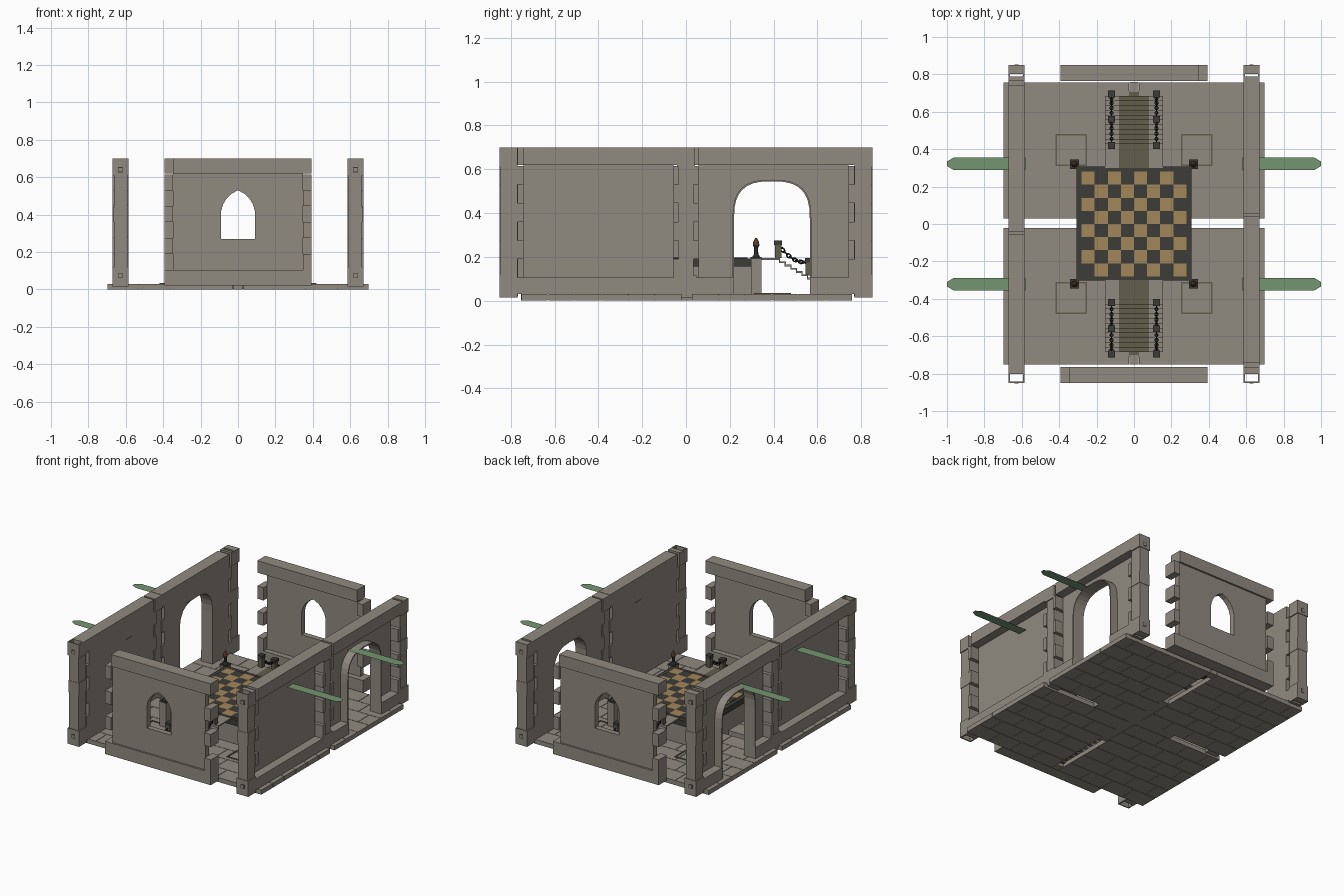
import bpy, bmesh, math
from mathutils import Matrix, Vector

cube = bpy.data.objects.get("Cube")
if cube:
    bpy.data.objects.remove(cube, do_unlink=True)


def material(name, rgb):
    m = bpy.data.materials.new(name)
    m.use_nodes = True
    m.diffuse_color = (*rgb, 1)
    m.node_tree.nodes["Principled BSDF"].inputs["Base Color"].default_value = (*rgb, 1)
    return m


STONE = material("grey stone", (.277, .253, .214))
DARK = material("dark slate", (.046, .046, .038))
TAN = material("tan tile", (.36, .24, .1))
OLIVE = material("olive stair stone", (.12, .112, .07))
GREEN = material("green cloth", (.172, .3, .167))
BROWN = material("brown copper", (.2, .085, .033))
IRON = material("black iron", (.022, .02, .017))


def finish(name, bm, mats):
    bmesh.ops.recalc_face_normals(bm, faces=bm.faces)
    me = bpy.data.meshes.new(name)
    bm.to_mesh(me)
    bm.free()
    for m in mats:
        me.materials.append(m)
    ob = bpy.data.objects.new(name, me)
    bpy.context.scene.collection.objects.link(ob)
    return ob


def add_box(bm, x0, x1, y0, y1, z0, z1, slot=0):
    mat = Matrix.Translation(((x0 + x1) / 2, (y0 + y1) / 2, (z0 + z1) / 2))
    mat = mat @ Matrix.Diagonal((abs(x1 - x0), abs(y1 - y0), abs(z1 - z0), 1))
    verts = bmesh.ops.create_cube(bm, size=1, matrix=mat)["verts"]
    for f in {f for v in verts for f in v.link_faces}:
        f.material_index = slot


def boxes(name, items, *mats):
    bm = bmesh.new()
    for item in items:
        add_box(bm, *item)
    return finish(name, bm, mats)


def prism(name, pts, centre, half, along_x):
    """Extrude a (run, height) outline through the wall thickness."""
    bm = bmesh.new()
    rings = [[bm.verts.new((u, centre + s * half, z) if along_x else (centre + s * half, u, z))
              for u, z in pts] for s in (-1, 1)]
    bm.faces.new(rings[0])
    bm.faces.new(rings[1])
    n = len(pts)
    for i in range(n):
        j = (i + 1) % n
        bm.faces.new((rings[0][i], rings[0][j], rings[1][j], rings[1][i]))
    return finish(name, bm, [STONE])


def arch(mid, half, foot, spring, top, power, steps=16):
    """Opening outline from left foot over the crown to right foot."""
    pts = [(mid - half, foot)]
    for i in range(steps + 1):
        a = math.pi * (1 - i / steps)
        c, s = math.cos(a), max(0, math.sin(a))
        pts.append((mid + half * math.copysign(abs(c) ** power, c),
                    spring + (top - spring) * s ** power))
    return pts + [(mid + half, foot)]


LOW, HIGH, CAP, THICK = .02, .70, .62, .0425
TEETH = [(.105, .19), (.275, .36), (.445, .53)]
RAISED = [(a + .085, b + .085) for a, b in TEETH]

# Front and back walls: pointed window, interlocking teeth at both ends
for side, label in ((-1, "front"), (1, "back")):
    c, body, thin, w, n = side * .808, side * .82, .018, .393, .347
    lancet = [(-.09, .1), (-.09, .42), (-.08, .455), (-.062, .485), (-.035, .512), (0, .53)]
    lancet += [(-u, z) for u, z in reversed(lancet[:-1])]
    prism(label + "_wall", [(-n, .1)] + lancet + [(n, .1), (n, CAP), (-n, CAP)],
          body, thin, True)
    y0, y1 = c - THICK, c + THICK
    trim = [(-w, w, y0, y1, LOW, .105), (side * n, -side * w, y0, y1, CAP, HIGH),
            (-.09, .09, body - thin, body + thin, .1, .27)]
    trim += [(side * n, side * w, y0, y1, a, b) for a, b in RAISED]
    trim += [(-side * n, -side * w, y0, y1, a, b) for a, b in TEETH]
    boxes(label + "_wall_trim", trim, STONE)

# Side walls: solid front half, arched back half, panels set to the inside
for side, label in ((-1, "right"), (1, "left")):
    c, body, thin = side * .628, side * .599, .0135
    x0, x1 = c - THICK, c + THICK
    door = arch(.392, .173, .03, .37, .545, .72)
    rim = arch(.392, .18, .03, .37, .552, .72)
    prism(label + "_arched_wall", [(.056, .03)] + door + [(.742, .03), (.742, CAP), (.056, CAP)],
          body, thin, False)
    prism(label + "_arch_rim", rim + door[::-1], side * .626, .04, False)
    trim = [(body - thin, body + thin, -.742, -.056, .03, CAP)]
    trim += [(x0, x1, a, b, .03, .105) for a, b in ((-.77, -.03), (.03, .219), (.565, .77))]
    for near, far in ((-.77, -.03), (.03, .77)):
        trim.append((x0, x1, near + .026, far - .026, CAP, HIGH))
        low_end, high_end = (RAISED, TEETH) if side > 0 else (TEETH, RAISED)
        for a, b in low_end:
            trim.append((x0, x1, near, near + .028, a, b))
        for a, b in high_end:
            trim.append((x0, x1, far - .028, far, a, b))
        trim.append((x0, x1, far - .028, far, CAP, HIGH) if side > 0
                    else (x0, x1, near, near + .028, CAP, HIGH))
    boxes(label + "_wall_trim", trim, STONE)

    # Middle post
    boxes(label + "_middle_post",
          [(c - .036, c + .036, -.034, .034, .1, .63), (x0, x1, -.048, .048, .012, .115),
           (x0, x1, -.042, .042, .61, HIGH - .002)], STONE)

    # End posts, each with a vertical shaft running through
    for end, h0, h1 in ((-1, .802, .843), (1, .788, .803)):
        parts = []
        for z0, z1, t, out in ((.015, .12, THICK, .85), (.12, .61, .036, .846),
                               (.61, HIGH, THICK, .85), (.36, .44, .039, .848)):
            for a, b in ((.768, h0), (h1, out)):
                parts.append((c - t, c + t, end * a, end * b, z0, z1))
            for s in (-1, 1):
                parts.append((c + s * .034, c + s * t, end * h0, end * h1, z0, z1))
        for z in (.075, .64):
            parts.append((c - .014, c + .014, end * .85, end * .851, z - .014, z + .014, 1))
            parts.append((c - .01, c + .01, end * .851, end * .852, z - .01, z + .01, 0))
        boxes(label + ("_front_post" if end < 0 else "_back_post"), parts, STONE, DARK)

    # Flat green pennants through the wall
    for y, place in ((-.322, "front"), (.322, "back")):
        bm = bmesh.new()
        tip = [(.58, -.033), (.965, -.033), (1, -.012), (1, .012), (.965, .033), (.58, .033)]
        bm.faces.new([bm.verts.new((side * u, y + v, .547)) for u, v in tip])
        finish(f"{label}_{place}_pennant", bm, [GREEN])

# Paved floor quarters with a narrow slot under each stair
for y0, y1, label in ((-.752, -.02, "front"), (.027, .758, "back")):
    edge = y0 if label == "front" else y1
    paving = [(-.025, .025, edge, edge * .93, 0, .03)]
    rows, cols, gap = 6, 4, .0015
    dy, dx = (y1 - y0) / rows, .675 / cols
    for s in (-1, 1):
        paving.append((s * .027, s * .698, y0 + .002, y1 - .002, .003, .027))
        for r in range(rows):
            cuts = [.025] + [.025 + dx * (i + .5 * (r % 2)) for i in range(1, cols)] + [.7]
            for a, b in zip(cuts, cuts[1:]):
                paving.append((s * (a + gap), s * (b - gap), y0 + r * dy + gap,
                               y0 + (r + 1) * dy - gap, 0, .03))
    boxes(label + "_floor", paving, STONE)

# Square kerbs on the floor
kerbs = []
for sx in (-1, 1):
    for sy in (-1, 1):
        for a in (.25, .412):
            kerbs.append((sx * a, sx * (a + .008), sy * .31, sy * .48, .03, .034))
        for b in (.31, .472):
            kerbs.append((sx * .25, sx * .42, sy * b, sy * (b + .008), .03, .034))
boxes("floor_kerbs", kerbs, OLIVE)

# Central platform with slate slab and checkered top
boxes("platform_base", [(-.3, .3, -.295, .3, .002, .155)], STONE)
boxes("platform_slab", [(-.308, .308, -.302, .308, .155, .193)], DARK)
size = .07
checks = [(-.28 + i * size, -.28 + (i + 1) * size, -.28 + j * size, -.28 + (j + 1) * size,
           .193, .197, (i + j) % 2) for i in range(8) for j in range(8)]
boxes("checkered_top", checks, DARK, TAN)


def lathe(bm, x, y, profile, sides, slot):
    """Stack of tapered drums given as (radius, height) pairs."""
    for (r0, z0), (r1, z1) in zip(profile, profile[1:]):
        m = Matrix.Translation((x, y, (z0 + z1) / 2))
        made = bmesh.ops.create_cone(bm, cap_ends=True, segments=sides, radius1=r0,
                                     radius2=r1, depth=z1 - z0, matrix=m)["verts"]
        for f in {f for v in made for f in v.link_faces}:
            f.material_index = slot


# Corner pillars with small braziers
for sx in (-1, 1):
    for sy in (-1, 1):
        bm = bmesh.new()
        x, y = sx * .318, sy * .32
        add_box(bm, x - .024, x + .024, y - .024, y + .024, .02, .19, 0)
        add_box(bm, x - .025, x + .025, y - .025, y + .025, .19, .2, 1)
        lathe(bm, x, y, [(.018, .2), (.01, .212), (.009, .24), (.015, .254)], 8, 1)
        lathe(bm, x, y, [(.015, .254), (.013, .268), (.003, .287)], 8, 2)
        finish("corner_brazier", bm, [STONE, DARK, BROWN])


def link(bm, at, direction, roll):
    """One chain link: a small stretched ring."""
    rot = direction.to_track_quat("X", "Z").to_matrix().to_4x4()
    m = Matrix.Translation(at) @ rot @ Matrix.Rotation(roll, 4, "X")
    n, k = 8, 4
    ring = []
    for i in range(n):
        a = math.tau * i / n
        row = []
        for j in range(k):
            b = math.tau * j / k
            r = .008 + .0034 * math.cos(b)
            row.append(bm.verts.new(m @ Vector((1.4 * r * math.cos(a), r * math.sin(a),
                                                .0034 * math.sin(b)))))
        ring.append(row)
    for i in range(n):
        for j in range(k):
            p, q = ring[i], ring[(i + 1) % n]
            bm.faces.new((p[j], q[j], q[(j + 1) % k], p[(j + 1) % k]))


# Open stairs, railing posts and drooping chains
STEPS, RUN, DROP = 11, .0255, .015
for sy, label in ((-1, "front"), (1, "back")):
    treads = []
    for lo, hi, slot in ((-.08, .08, 0), (-.155, -.08, 1), (.08, .155, 1)):
        treads.append((lo, hi, sy * .3, sy * .43, .186, .195, slot))
        for i in range(STEPS if slot == 0 else STEPS - 1):
            y, z = .43 + i * RUN, .195 - (i + 1) * DROP
            treads.append((lo, hi, sy * (y - .005), sy * (y + RUN), z - .008, z, slot))
            treads.append((lo, hi, sy * (y - .005), sy * y, z, z + DROP - .001, slot))
    boxes(label + "_stairs", treads, OLIVE, STONE)

    for sx in (-1, 1):
        x = sx * .12
        tops = [(.42, .195), (.56, .115), (.695, .03)]
        bm = bmesh.new()
        for y, z in tops:
            add_box(bm, x - .015, x + .015, sy * (y - .015), sy * (y + .015), z, z + .065)
            add_box(bm, x - .018, x + .018, sy * (y - .018), sy * (y + .018), z + .06, z + .08, 1)
        finish(label + "_rail_posts", bm, [OLIVE, DARK])
        bm = bmesh.new()
        for (ya, za), (yb, zb) in zip(tops, tops[1:]):
            pts = []
            for i in range(11):
                t = i / 10
                sag = .108 * t * (1 - t)
                pts.append(Vector((x, sy * (ya + (yb - ya) * t), za + (zb - za) * t + .062 - sag)))
            for i, (p, q) in enumerate(zip(pts, pts[1:])):
                link(bm, (p + q) / 2, (q - p).normalized(), (i % 2) * math.pi / 2)
        finish(label + "_chain", bm, [IRON])
